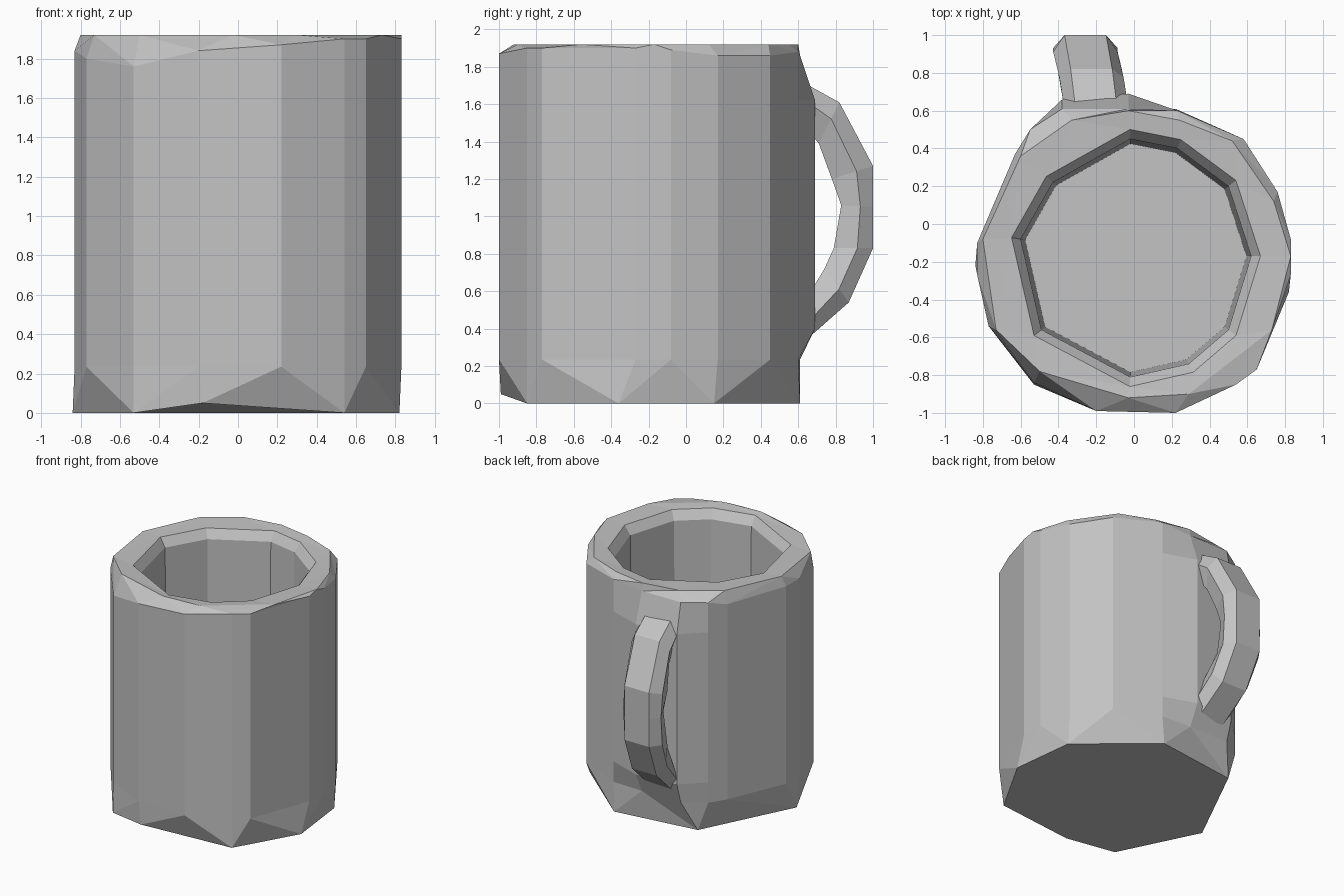
import bpy, bmesh, math
from mathutils import Vector

old = bpy.data.objects.get("Cube")
if old:
    bpy.data.objects.remove(old)

CENTRE_Y = -0.18

clay = bpy.data.materials.new("plain grey")
clay.use_nodes = True
GREY = (0.55, 0.55, 0.55, 1)
clay.diffuse_color = GREY
clay.node_tree.nodes["Principled BSDF"].inputs["Base Color"].default_value = GREY


def finish(bm, name):
    bmesh.ops.recalc_face_normals(bm, faces=bm.faces)
    mesh = bpy.data.meshes.new(name)
    bm.to_mesh(mesh)
    bm.free()
    mesh.materials.append(clay)
    obj = bpy.data.objects.new(name, mesh)
    bpy.context.collection.objects.link(obj)
    return obj


def angle(v):
    return math.atan2(v.co.y - CENTRE_Y, v.co.x) % math.tau


def ring(bm, points):
    """Loop of vertices sorted by angle around the cup axis."""
    return sorted((bm.verts.new(p) for p in points), key=angle)


def stitch(bm, a, b):
    """Join two loops, of any vertex counts, by walking round both by angle."""
    if len(a) == len(b):
        for i in range(len(a)):
            j = (i + 1) % len(a)
            bm.faces.new((a[i], a[j], b[j], b[i]))
        return
    i = j = 0
    turn = lambda r, k: angle(r[k % len(r)]) + math.tau * (k // len(r))
    while i < len(a) or j < len(b):
        va, vb = a[i % len(a)], b[j % len(b)]
        step_a = j >= len(b) or (i < len(a) and
                                 turn(a, i) + turn(a, i + 1) < turn(b, j) + turn(b, j + 1))
        if step_a:
            i += 1
            bm.faces.new((va, a[i % len(a)], vb))
        else:
            j += 1
            bm.faces.new((va, b[j % len(b)], vb))


# Cup outline: x, y and the height where the chipped rim bevel starts
OUTLINE = [(0.83, -0.08, 1.89), (0.76, 0.17, 1.86), (0.58, 0.45, 1.86),
           (0.23, 0.6, 1.88), (-0.03, 0.69, 1.86), (-0.38, 0.66, 1.86),
           (-0.55, 0.5, 1.86), (-0.63, 0.37, 1.82), (-0.83, -0.1, 1.84),
           (-0.83, -0.27, 1.84), (-0.77, -0.54, 1.8), (-0.53, -0.84, 1.76),
           (-0.2, -0.99, 1.84), (0.22, -1.0, 1.87), (0.54, -0.85, 1.9),
           (0.65, -0.77, 1.9), (0.83, -0.27, 1.9)]
RIM = [(0.83, -0.17), (0.74, 0.12), (0.52, 0.44), (0.24, 0.55), (-0.03, 0.6),
       (-0.33, 0.55), (-0.6, 0.36), (-0.8, -0.08), (-0.73, -0.56),
       (-0.5, -0.78), (-0.03, -0.92), (0.29, -0.9), (0.73, -0.56)]
MOUTH = [(0.62, -0.17), (0.5, 0.2), (0.23, 0.4), (-0.02, 0.45), (-0.43, 0.22),
         (-0.6, -0.08), (-0.49, -0.56), (-0.02, -0.81), (0.29, -0.74), (0.5, -0.56)]
FOOT = [(0.82, -0.36, 0), (0.76, 0.15, 0), (0.22, 0.61, 0), (-0.47, 0.52, 0),
        (-0.84, -0.22, 0), (-0.53, -0.85, 0), (-0.18, -0.99, 0.05), (0.54, -0.85, 0)]


def mouth_ring(scale, z):
    return [(x * scale, CENTRE_Y + (y - CENTRE_Y) * scale, z) for x, y in MOUTH]


# Cup: faceted foot, wall with a bulge behind the handle, rim and hollow
bm = bmesh.new()
loops = [ring(bm, FOOT),
         ring(bm, [(x, min(y, 0.61), 0.235) for x, y, z in OUTLINE]),
         ring(bm, [(x, y, 0.4) for x, y, z in OUTLINE]),
         ring(bm, [(x, y, 1.62) for x, y, z in OUTLINE]),
         ring(bm, [(x, min(y, 0.61), z) for x, y, z in OUTLINE]),
         ring(bm, [(x, y, 1.92) for x, y in RIM]),
         ring(bm, mouth_ring(1.08, 1.91)),
         ring(bm, mouth_ring(1.0, 1.84)),
         ring(bm, mouth_ring(0.96, 0.24))]
for lower, upper in zip(loops, loops[1:]):
    stitch(bm, lower, upper)
bm.faces.new(loops[0])
bm.faces.new(loops[-1])
finish(bm, "mug_body")

# Handle: outer y, z then inner y, z at each station
STATIONS = [(0.62, 1.72, 0.62, 1.5), (0.82, 1.61, 0.71, 1.39),
            (1.0, 1.27, 0.78, 1.2), (1.0, 1.05, 0.83, 1.06),
            (1.0, 0.83, 0.79, 0.83), (0.87, 0.54, 0.74, 0.72),
            (0.62, 0.32, 0.62, 0.52)]
# Section: depth from outer to inner, and sideways offset
SECTION = [(0, -0.11), (0, 0.11), (0.4, 0.17), (1, 0.12), (1, -0.12), (0.4, -0.17)]
bm = bmesh.new()
sections = []
for oy, oz, iy, iz in STATIONS:
    outer, inner = Vector((0, oy, oz)), Vector((0, iy, iz))
    lean = -0.2 - 0.18 * (max(oy, 0.68) - 0.68)
    sections.append([bm.verts.new(outer.lerp(inner, t) + Vector((lean + side, 0, 0)))
                     for t, side in SECTION])
for a, b in zip(sections, sections[1:]):
    for i in range(len(SECTION)):
        j = (i + 1) % len(SECTION)
        bm.faces.new((a[i], a[j], b[j], b[i]))
bm.faces.new(sections[0])
bm.faces.new(sections[-1])
finish(bm, "mug_handle")
